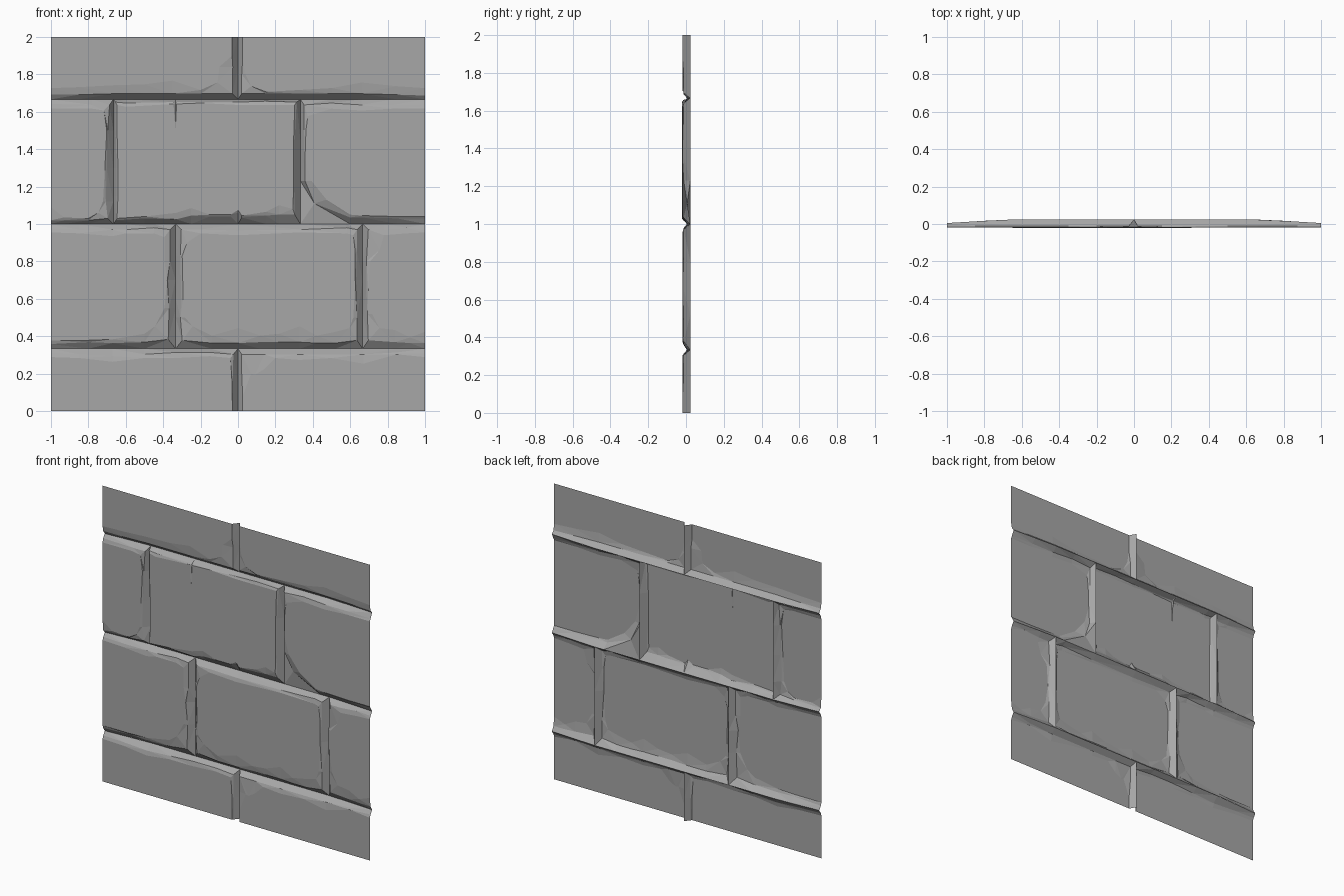
import bpy, bmesh

FACE, GROOVE = -0.019, 0.023

# dark stone
stone = bpy.data.materials.new("dark_stone")
stone.diffuse_color = (0.39, 0.39, 0.39, 1)


def groove_y(x):
    # joints get shallower towards the tile edges
    return GROOVE - 0.018 * max(0.0, (abs(x) - 0.7) / 0.3)


def brick(name, x0, x1, z0, z1, B=None, R=None, T=None, L=None,
          corners=None, face=FACE, mid=0.007):
    """Worn brick front. Each closed side lists (position, steep inset, worn inset);
    a side left as None is cut flush by the tile edge."""
    corners = corners or {}
    loop = []          # (outer, mid, inner, segment_closed)

    def corner(key, cx, cz, sx, sz, xs, zs, closed):
        c = corners.get(key, (0.025, 0.025, 0.045, 0.045))
        mx, mz, ix, iz = c[:4]
        y_mid = c[4] if len(c) > 4 else face + mid
        if xs is None:
            mx = ix = 0
        if zs is None:
            mz = iz = 0
        loop.append(((cx, groove_y(cx), cz), (cx + sx * mx, y_mid, cz + sz * mz),
                     (cx + sx * ix, face, cz + sz * iz), closed))

    def side(pts, fixed, sign, horizontal):
        for u, a, b in pts or []:
            p = [(u, fixed + sign * d) if horizontal else (fixed + sign * d, u)
                 for d in (0, a, b)]
            ys = (groove_y(p[0][0]), face + mid, face)
            loop.append(tuple((q[0], y, q[1]) for q, y in zip(p, ys)) + (True,))

    corner("bl", x0, z0, 1, 1, L, B, B is not None)
    side(B, z0, 1, True)
    corner("br", x1, z0, -1, 1, R, B, R is not None)
    side(R, x1, -1, False)
    corner("tr", x1, z1, -1, -1, R, T, T is not None)
    side(T, z1, -1, True)
    corner("tl", x0, z1, 1, -1, L, T, L is not None)
    side(L, x0, 1, False)

    bm = bmesh.new()
    rings = [[bm.verts.new(p[k]) for p in loop] for k in range(3)]
    n = len(loop)
    bm.faces.new(rings[2])
    for i in range(n):
        if loop[i][3]:
            j = (i + 1) % n
            for a, b in zip(rings, rings[1:]):
                bm.faces.new((a[i], a[j], b[j], b[i]))
    bmesh.ops.delete(bm, geom=[v for v in bm.verts if not v.link_faces], context="VERTS")
    bmesh.ops.triangulate(bm, faces=[f for f in bm.faces if len(f.verts) == 4])
    me = bpy.data.meshes.new(name)
    bm.to_mesh(me)
    bm.free()
    me.materials.append(stone)
    ob = bpy.data.objects.new(name, me)
    bpy.context.collection.objects.link(ob)


J0, J1, J2 = 1 / 3, 1.0, 5 / 3      # horizontal joints
A, C = 1 / 3, 2 / 3                 # vertical joint offsets

# bottom half course
brick("brick_bottom_left", -1, 0, 0, J0,
      T=[(-0.15, .02, .04), (-0.33, .02, .05), (-0.5, .03, .05), (-0.67, .04, .07), (-0.85, .03, .05)],
      R=[(0.15, .027, .032)],
      corners={"tr": (.025, .03, .04, .05), "br": (.027, 0, .03, 0)})
brick("brick_bottom_right", 0, 1, 0, J0,
      T=[(0.85, .02, .03), (0.67, .03, .08), (0.5, .03, .05), (0.33, .03, .06), (0.2, .03, .05), (0.14, .03, .11)],
      L=[(0.2, .02, .07), (0.08, .02, .025)],
      corners={"tl": (.02, .03, .09, .14), "bl": (.02, 0, .025, 0)})

# second course
brick("brick_lower_left", -1, -A, J0, J1,
      B=[(-0.8, .035, .045), (-0.67, .03, .05), (-0.5, .035, .08)],
      R=[(0.55, .035, .06), (0.7, .04, .045), (0.8, .03, .06)],
      T=[(-0.45, .02, .05), (-0.6, .03, .05), (-0.67, .03, .065), (-0.85, .03, .05)],
      corners={"br": (.04, .05, .11, .12), "tr": (.03, .03, .06, .07)})
brick("brick_lower_middle", -A, C, J0, J1,
      B=[(-0.14, .03, .07), (0, .03, .11), (0.12, .035, .07), (0.22, .035, .08),
         (0.33, .035, .12), (0.42, .03, .07), (0.52, .03, .09)],
      R=[(0.5, .03, .05), (0.7, .035, .04), (0.85, .03, .04)],
      T=[(0.58, .02, .05), (0.33, .03, .045), (0, .035, .06), (-0.2, .03, .05)],
      L=[(0.83, .025, .035), (0.6, .03, .04), (0.5, .025, .05)],
      corners={"bl": (.035, .045, .09, .12), "br": (.03, .045, .07, .11),
               "tl": (.03, .03, .06, .10), "tr": (.03, .03, .05, .06)})
brick("brick_lower_right", C, 1, J0, J1,
      B=[(0.84, .035, .10), (0.92, .03, .06)],
      T=[(0.9, .02, .05), (0.78, .03, .06)],
      L=[(0.8, .02, .04), (0.65, .02, .03), (0.52, .025, .05)],
      corners={"bl": (.03, .045, .09, .11), "br": (0, .03, 0, .09), "tl": (.03, .03, .09, .14)})

# third course
brick("brick_upper_left", -1, -C, J1, J2,
      B=[(-0.93, .02, .035), (-0.8, .02, .03)],
      R=[(1.12, .04, .055), (1.3, .035, .045), (1.5, .03, .035)],
      T=[(-0.78, .03, .05)],
      corners={"bl": (0, .02, 0, .09), "br": (.03, .03, .08, .06), "tr": (.02, .03, .05, .06),
               "tl": (0, .025, 0, .05)})
brick("brick_upper_middle", -C, A, J1, J2,
      B=[(-0.5, .03, .04), (-0.33, .025, .06), (-0.25, .045, .085), (-0.15, .04, .05),
         (-0.04, .04, .05), (0, .06, .075), (0.02, .035, .045), (0.15, .045, .065), (0.22, .05, .10)],
      R=[(1.2, .03, .036), (1.45, .03, .036)],
      T=[(0.15, .01, .03), (0, .015, .03), (-0.2, .015, .02), (-0.328, .015, .025),
         (-0.335, .02, .16), (-0.345, .015, .025), (-0.6, .02, .04)],
      L=[(1.5, .012, .02), (1.3, .018, .025), (1.15, .018, .025)],
      corners={"bl": (.015, .02, .02, .03), "br": (.03, .05, .04, .08),
               "tr": (.02, .015, .03, .03), "tl": (.012, .015, .02, .03)},
      face=-0.022)
brick("brick_upper_right", A, 1, J1, J2,
      B=[(0.6, .035, .05), (0.67, .035, .045), (0.85, .03, .04)],
      T=[(0.83, .03, .05), (0.66, .03, .06), (0.5, .02, .05)],
      L=[(1.5, .02, .03), (1.35, .02, .025), (1.23, .025, .06)],
      corners={"bl": (.075, .11, .14, .13, .006), "br": (0, .03, 0, .04),
               "tl": (.02, .03, .04, .09), "tr": (0, .035, 0, .05)})

# top half course
brick("brick_top_left", -1, 0, J2, 2,
      B=[(-0.85, .025, .065), (-0.67, .03, .075), (-0.5, .03, .08), (-0.35, .03, .10), (-0.2, .03, .05)],
      R=[(1.84, .028, .10), (1.9, .027, .032)],
      corners={"br": (.03, .03, .11, .09), "bl": (0, .025, 0, .06), "tr": (.028, 0, .032, 0)})
brick("brick_top_right", 0, 1, J2, 2,
      B=[(0.15, .03, .04), (0.33, .03, .05), (0.5, .03, .06), (0.66, .03, .09), (0.85, .025, .07)],
      L=[(1.88, .02, .025), (1.8, .02, .04)],
      corners={"bl": (.02, .03, .07, .07), "br": (0, .02, 0, .06), "tl": (.02, 0, .024, 0)})
